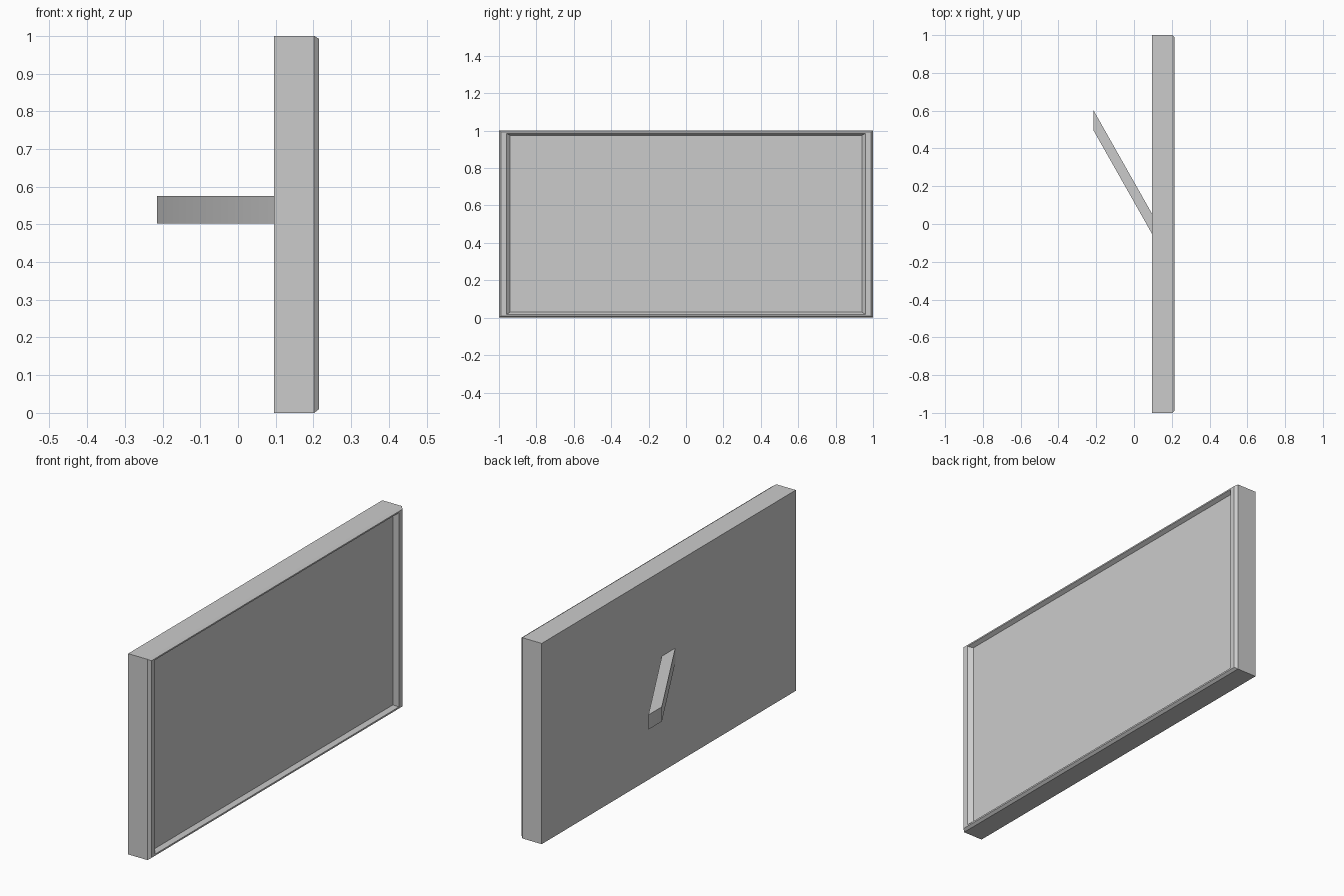
import bpy, bmesh, math

if "Cube" in bpy.data.objects:
    bpy.data.objects.remove(bpy.data.objects["Cube"])


def loft(name, rings):
    """Skin equal-length point rings and cap both ends."""
    bm = bmesh.new()
    loops = [[bm.verts.new(p) for p in ring] for ring in rings]
    n = len(loops[0])
    for a, b in zip(loops, loops[1:]):
        for i in range(n):
            j = (i + 1) % n
            bm.faces.new((a[i], a[j], b[j], b[i]))
    bm.faces.new(loops[0])
    bm.faces.new(loops[-1])
    bmesh.ops.recalc_face_normals(bm, faces=bm.faces)
    mesh = bpy.data.meshes.new(name)
    bm.to_mesh(mesh)
    bm.free()
    obj = bpy.data.objects.new(name, mesh)
    bpy.context.collection.objects.link(obj)
    bpy.context.view_layer.objects.active = obj
    obj.select_set(True)
    bpy.ops.object.shade_smooth_by_angle(angle=math.radians(30))
    obj.select_set(False)
    return obj


def panel_ring(x, y, bottom, top):
    return [(x, -y, bottom), (x, y, bottom), (x, y, top), (x, -y, top)]


# display panel: back, side, chamfer, bezel ridge, sloped lip, recessed screen
loft("display_panel", [panel_ring(*p) for p in (
    (0.095, 1.0, 0.0, 1.0),
    (0.202, 1.0, 0.0, 1.0),
    (0.215, 0.988, 0.01, 0.992),
    (0.215, 0.96, 0.018, 0.985),
    (0.195, 0.94, 0.03, 0.975),
)])


# slanted wall arm behind the panel
def arm_ring(x, y):
    return [(x, y + dy, z) for dy, z in
            ((-0.053, 0.502), (0.053, 0.502), (0.053, 0.575), (-0.053, 0.575))]


loft("wall_arm", [arm_ring(0.096, 0.0), arm_ring(-0.215, 0.55)])
